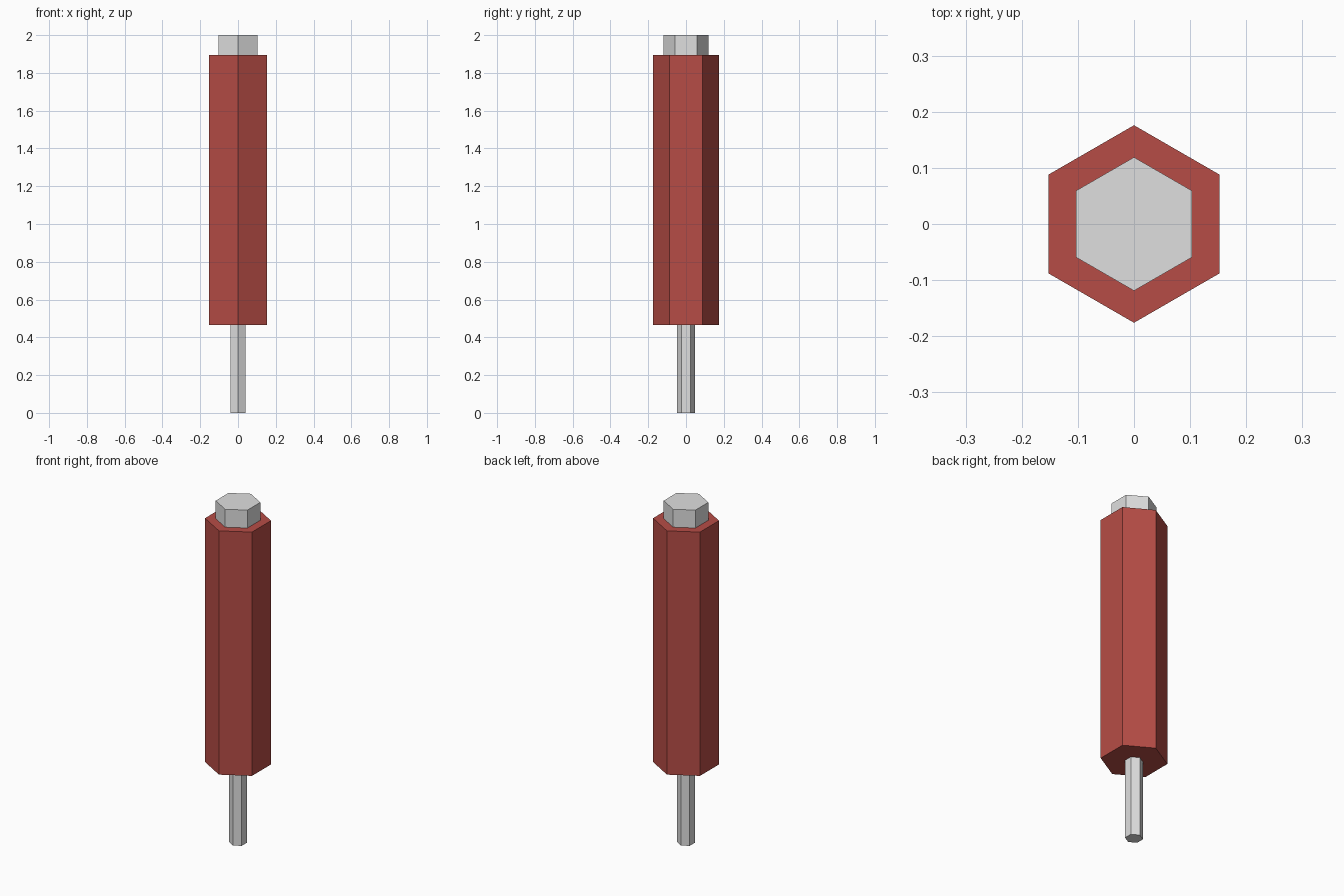
import bpy

if "Cube" in bpy.data.objects:
    bpy.data.objects.remove(bpy.data.objects["Cube"])


def material(name, rgb):
    mat = bpy.data.materials.new(name)
    mat.diffuse_color = (*rgb, 1)
    mat.use_nodes = True
    mat.node_tree.nodes["Principled BSDF"].inputs["Base Color"].default_value = mat.diffuse_color
    return mat


def hex_bar(name, radius, bottom, top, mat):
    # six-sided prism with corners pointing to the front and back
    bpy.ops.mesh.primitive_cylinder_add(
        vertices=6, radius=radius, depth=top - bottom,
        location=(0, 0, (bottom + top) / 2))
    obj = bpy.context.object
    obj.name = name
    obj.data.materials.append(mat)
    return obj


red = material("red", (0.47, 0.073, 0.061))
steel = material("light grey", (0.74, 0.74, 0.74))

# thin shaft, grip and end cap, stacked upwards
hex_bar("shaft", 0.047, 0.0, 0.465, steel)
hex_bar("handle", 0.176, 0.465, 1.895, red)
hex_bar("end_cap", 0.119, 1.895, 2.0, steel)
